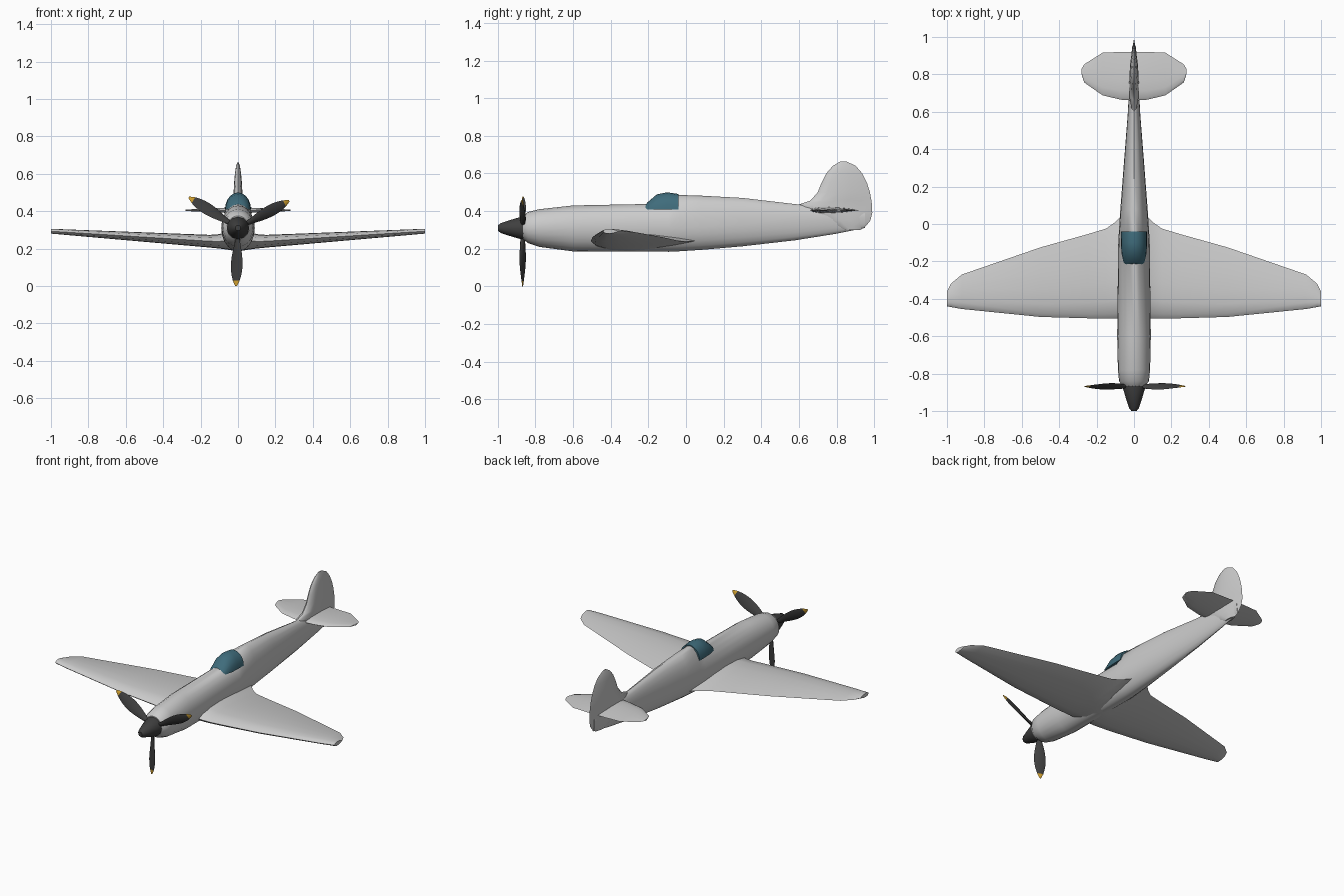
import bpy, bmesh
from math import sin, cos, pi, radians, sqrt

if "Cube" in bpy.data.objects:
    bpy.data.objects.remove(bpy.data.objects["Cube"])


def material(name, red, green, blue):
    m = bpy.data.materials.new(name)
    m.use_nodes = True
    m.diffuse_color = (red, green, blue, 1)
    m.node_tree.nodes["Principled BSDF"].inputs["Base Color"].default_value = m.diffuse_color
    return m


GREY = material("light grey", .6, .6, .6)
DARK = material("charcoal", .05, .05, .05)
YELLOW = material("tip yellow", .65, .36, .03)
GLASS = material("teal glass", .05, .15, .2)


def loft(name, rings, mats, mirror=False, rule=None):
    """Skin a list of closed point rings into one smooth-shaded object."""
    bm = bmesh.new()
    loops = [[bm.verts.new(p) for p in ring] for ring in rings]
    for a, b in zip(loops, loops[1:]):
        for i in range(len(a)):
            bm.faces.new((a[i - 1], a[i], b[i], b[i - 1]))
    bm.faces.new(loops[-1])
    # Mirrored halves stay open on the centre line
    if not mirror:
        bm.faces.new(reversed(loops[0]))
    bmesh.ops.recalc_face_normals(bm, faces=bm.faces)
    if rule:
        for face in bm.faces:
            face.material_index = rule(face.calc_center_median())
    mesh = bpy.data.meshes.new(name)
    bm.to_mesh(mesh)
    bm.free()
    ob = bpy.data.objects.new(name, mesh)
    bpy.context.collection.objects.link(ob)
    for m in mats:
        mesh.materials.append(m)
    bpy.ops.object.select_all(action="DESELECT")
    ob.select_set(True)
    bpy.context.view_layer.objects.active = ob
    bpy.ops.object.shade_smooth_by_angle(angle=radians(40))
    if mirror:
        ob.modifiers.new("mirror", "MIRROR")
    return ob


def arc(count, turn=2 * pi):
    """Cosine and sine pairs evenly spaced around an arc."""
    return [(cos(turn * i / count), sin(turn * i / count)) for i in range(count)]


def oval(y, bottom, top, width, centre, count):
    """Egg-shaped ring across the body, widest at the centre height."""
    return [(width * c, y, centre + s * (top - centre if s > 0 else centre - bottom))
            for c, s in arc(count)]


def foil(lead, trail, half):
    """Closed airfoil outline as pairs of chord position and height."""
    points = []
    for c, s in arc(14):
        u = (1 - c) / 2
        height = 2.6 * sqrt(u) * (1 - u) * half
        points.append((lead + (trail - lead) * u, height if s > 0 else -height))
    return points


# Fuselage stations: y, bottom, top, half width
AXIS = .31
body = [
    (-.865, .25, .375, .06), (-.84, .23, .395, .08), (-.78, .21, .41, .086),
    (-.6, .186, .43, .09), (-.09, .184, .44, .084), (-.045, .186, .486, .081),
    (.08, .194, .482, .073), (.3, .213, .47, .056), (.58, .245, .437, .034),
    (.8, .28, .42, .022), (.95, .31, .4, .01)]
loft("fuselage", [oval(y, bottom, top, width, AXIS + .06 * max(0, y), 20)
                  for y, bottom, top, width in body], [GREY])

# Wings swell into the body at the root and rise towards the tip
rings = []
for x, trail in ((0, .06), (.06, .05), (.1, .01), (.15, -.025), (.25, -.055),
                 (.5, -.125), (.92, -.27), (.98, -.32), (1, -.36)):
    fillet = max(0, 1 - x / .15) ** 2
    middle = .23 + .063 * x + .022 * fillet
    half = .038 - .025 * x + .03 * fillet
    rings.append([(x, y, middle + z) for y, z in foil(.065 * x ** 3 - .505, trail, half)])
loft("wings", rings, [GREY], mirror=True)

# Tailplane with a rounded outline
rings = []
for u in (0, .25, .6, .95, 1):
    outline = foil(.8 - .14 * sqrt(1 - u * u), .83 + .09 * (1 - u ** 6), .017 - .013 * u)
    rings.append([(.28 * u, y, .405 + z) for y, z in outline])
loft("tailplane", rings, [GREY], mirror=True)

# Fin and rudder: height and leading edge, with a rounded trailing edge
rings = []
for z, lead in ((.3, .84), (.32, .78), (.35, .72), (.39, .65), (.435, .6), (.455, .66),
                (.5, .7), (.55, .72), (.6, .745), (.64, .78), (.664, .82)):
    bulge = sqrt(1 - ((z - .39) / (.275 if z > .39 else .11)) ** 2)
    rings.append([(x, y, z) for y, x in foil(lead, .84 + .15 * bulge, .026 * bulge)])
loft("fin", rings, [GREY])

# Canopy stations: y, top, half width
SILL = .408
canopy = [(-.228, .418, .035), (-.205, .446, .056), (-.155, .489, .067),
          (-.1, .5, .07), (-.04, .491, .07)]
loft("canopy", [[(width * c, y, SILL + (top - SILL) * s)
                 for c, s in arc(10, pi) + [(-1, 0)]] for y, top, width in canopy], [GLASS])

# Spinner: y, radius
loft("spinner", [oval(y, AXIS - r, AXIS + r, r, AXIS, 12) for y, r in
                 ((-.86, .06), (-.875, .06), (-.93, .044), (-.985, .026), (-1, .014))], [DARK])

# Propeller blades, twisted from root to tip
rings = []
for i in range(11):
    t = i / 10
    width = .005 + .03 * sin(pi * t ** 1.3) ** .8
    depth = .011 - .009 * t
    twist = radians(45 - 30 * t)
    rings.append([(width * c * cos(twist) - depth * s * sin(twist),
                   width * c * sin(twist) + depth * s * cos(twist),
                   .02 + .29 * t) for c, s in arc(8)])
for i, side in enumerate(("left", "lower", "right")):
    blade = loft(side + "_propeller_blade", rings, [DARK, YELLOW],
                 rule=lambda centre: int(centre.z > .281))
    blade.location = (0, -.868, AXIS)
    blade.rotation_euler.y = radians(62 + 120 * i)
